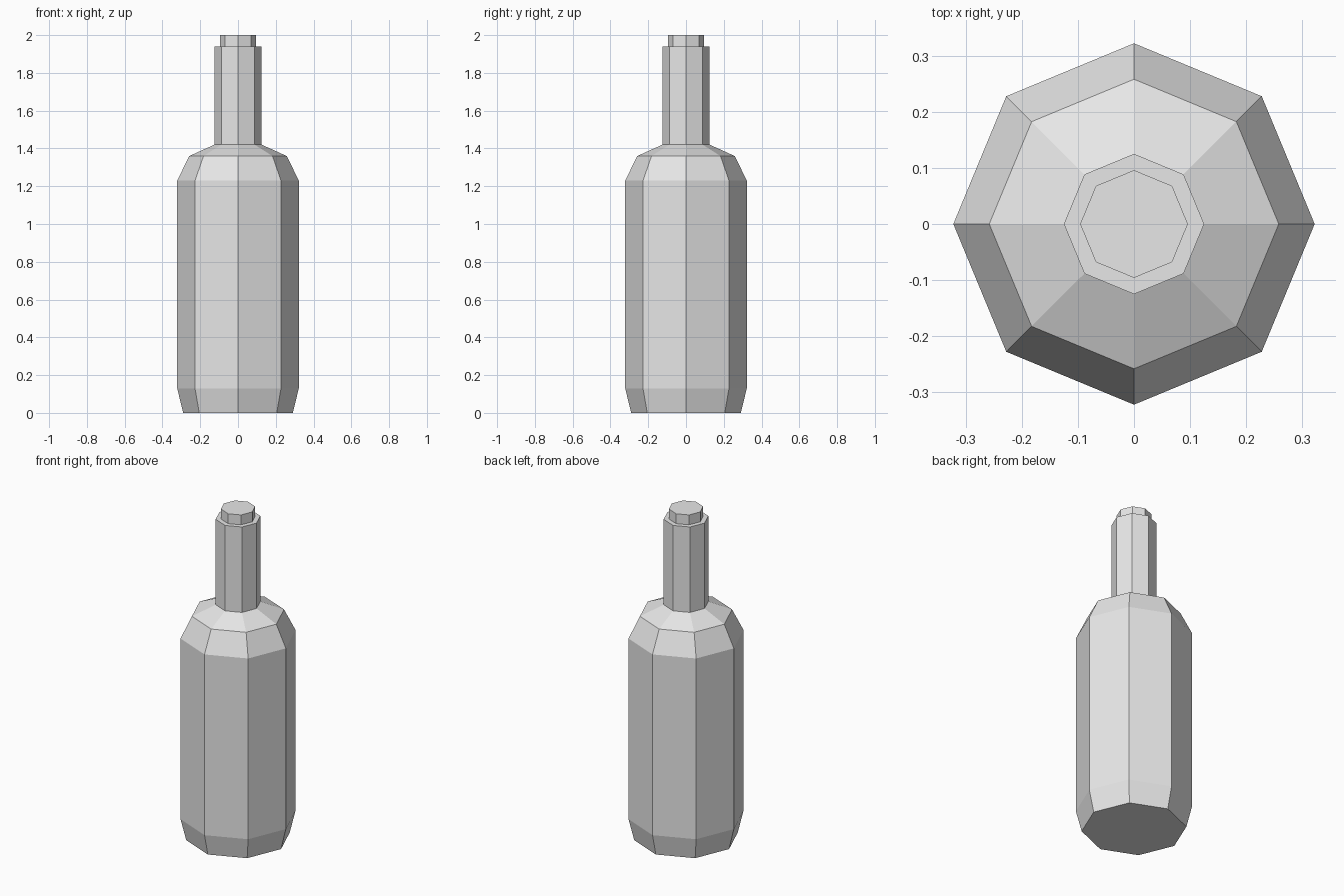
import bpy, bmesh, math

if "Cube" in bpy.data.objects:
    bpy.data.objects.remove(bpy.data.objects["Cube"])

SIDES = 8
glass = bpy.data.materials.new("light_grey")
glass.diffuse_color = (0.8, 0.8, 0.8, 1)
glass.use_nodes = True
glass.node_tree.nodes["Principled BSDF"].inputs["Base Color"].default_value = glass.diffuse_color


def lathe(name, profile):
    """Closed eight-sided solid from (radius, height) rings."""
    bm = bmesh.new()
    rings = []
    for r, z in profile:
        rings.append([bm.verts.new((r * math.cos(math.tau * i / SIDES),
                                    r * math.sin(math.tau * i / SIDES), z))
                      for i in range(SIDES)])
    for low, high in zip(rings, rings[1:]):
        for i in range(SIDES):
            j = (i + 1) % SIDES
            bm.faces.new((low[i], low[j], high[j], high[i]))
    bm.faces.new(rings[0][::-1])
    bm.faces.new(rings[-1])
    mesh = bpy.data.meshes.new(name)
    bm.to_mesh(mesh)
    bm.free()
    mesh.materials.append(glass)
    obj = bpy.data.objects.new(name, mesh)
    bpy.context.collection.objects.link(obj)
    return obj


# Bottle: tapered foot, straight body, two-step shoulder, neck, narrow mouth
lathe("bottle", [(0.29, 0), (0.322, 0.13), (0.322, 1.23), (0.258, 1.36),
                 (0.125, 1.42), (0.125, 1.94), (0.096, 1.94), (0.096, 2.0)])
